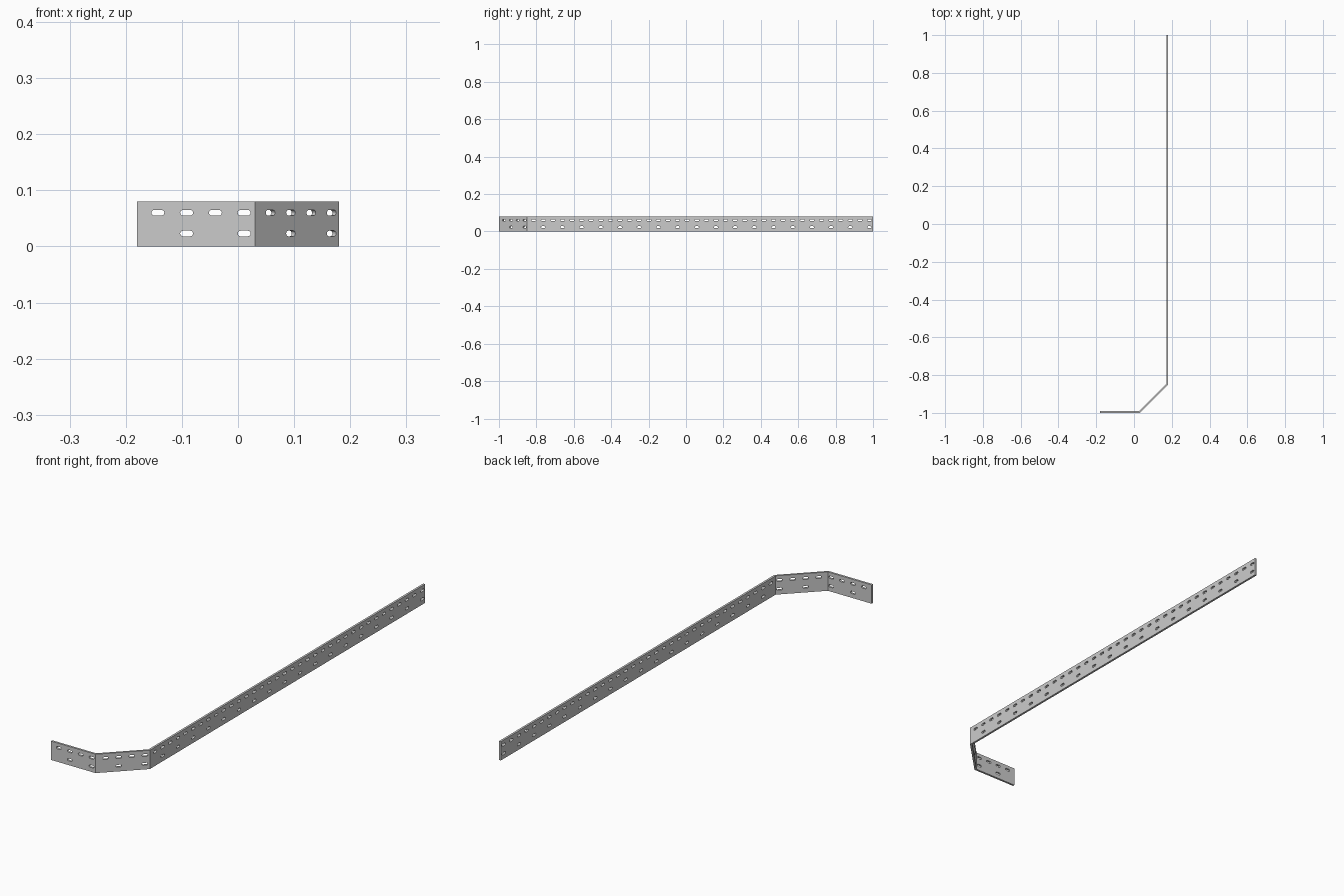
import bpy, math
from mathutils import Vector

if "Cube" in bpy.data.objects:
    bpy.data.objects.remove(bpy.data.objects["Cube"])

HEIGHT, THICK = 0.08, 0.009
PITCH, END_GAP = 0.0513, 0.019
PATH = [Vector(p) for p in ((-0.18, -1), (0.03, -1), (0.18, -0.85), (0.18, 1))]


def add_loop(curve, pts):
    sp = curve.splines.new('POLY')
    sp.points.add(len(pts) - 1)
    for p, (x, y) in zip(sp.points, pts):
        p.co = (x, y, 0, 1)
    sp.use_cyclic_u = True


def slot(cx, cz, length=0.023, r=0.005, n=6):
    # rounded slot outline
    h = length / 2 - r
    return [(cx + side * h + r * math.cos(a), cz + r * math.sin(a))
            for side, start in ((1, -math.pi / 2), (-1, math.pi / 2))
            for a in (start + math.pi * i / n for i in range(n + 1))]


def wall(name, a, b, count, mitre_start, mitre_end):
    length = (b - a).length
    d = (b - a).normalized()
    inward = Vector((-d.y, d.x))
    # flat plate with an upper row of slots and a half-density lower row
    cu = bpy.data.curves.new(name, 'CURVE')
    cu.dimensions = '2D'
    cu.fill_mode = 'BOTH'
    cu.extrude = THICK / 2
    add_loop(cu, [(0, 0), (length, 0), (length, HEIGHT), (0, HEIGHT)])
    for k in range(count):
        s = length - END_GAP - k * PITCH
        add_loop(cu, slot(s, 0.06))
        if k % 2 == 0:
            add_loop(cu, slot(s, 0.023))
    tmp = bpy.data.objects.new(name + "_outline", cu)
    bpy.context.collection.objects.link(tmp)
    bpy.context.view_layer.update()
    me = bpy.data.meshes.new_from_object(
        tmp.evaluated_get(bpy.context.evaluated_depsgraph_get()))
    bpy.data.objects.remove(tmp)
    # stand the plate on its path line, mitring the inner face at the bends
    for v in me.vertices:
        s, z, t = v.co.x, v.co.y, THICK / 2 - v.co.z
        m = t * math.tan(math.pi / 8)
        if mitre_start and s < 1e-5:
            s += m
        if mitre_end and s > length - 1e-5:
            s -= m
        p = a + d * s + inward * t
        v.co = (p.x, p.y, z)
    for poly in me.polygons:
        poly.use_smooth = False
    ob = bpy.data.objects.new(name, me)
    bpy.context.collection.objects.link(ob)


wall("short_end_wall", PATH[0], PATH[1], 4, False, True)
wall("angled_wall", PATH[1], PATH[2], 4, True, True)
wall("long_side_wall", PATH[2], PATH[3], 36, True, False)
